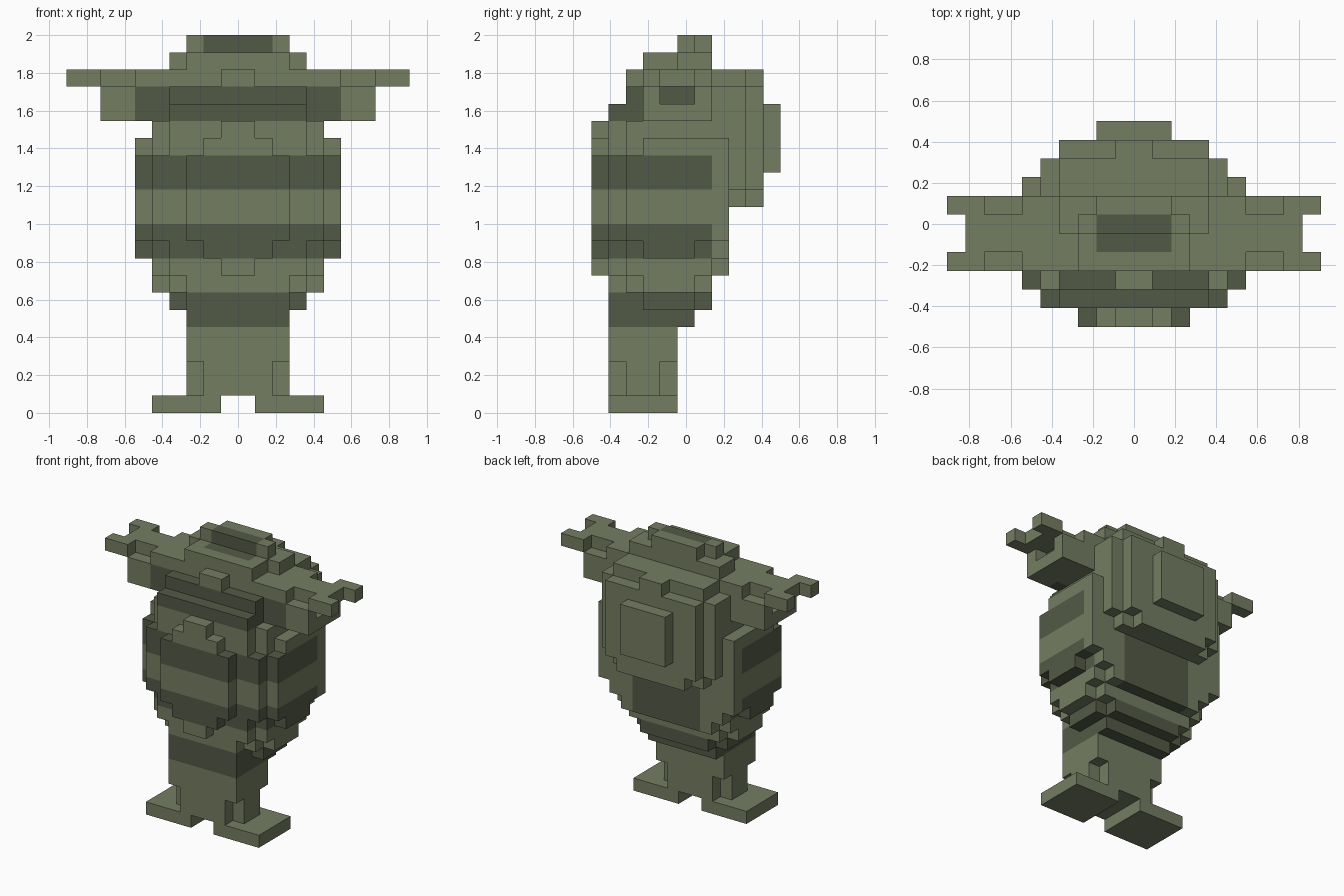
import bpy, bmesh
from mathutils import Vector

cube = bpy.data.objects.get("Cube")
if cube:
    bpy.data.objects.remove(cube, do_unlink=True)

UNIT = 1 / 11      # block size
DEPTH = 5.5        # half the depth in blocks


def make_material(name, rgb):
    mat = bpy.data.materials.new(name)
    mat.use_nodes = True
    mat.diffuse_color = (*rgb, 1)
    mat.node_tree.nodes["Principled BSDF"].inputs["Base Color"].default_value = (*rgb, 1)
    return mat


MATERIALS = [make_material("light olive", (0.175, 0.205, 0.122)),
             make_material("dark olive", (0.086, 0.102, 0.061))]

cells = {}   # block position -> part name


def fill(part, y0, y1, *slabs, inner=0):
    """Fill mirrored slabs (half width, bottom, top) between two depths."""
    for half, bottom, top in slabs:
        for x in range(inner, half):
            for y in range(y0, y1):
                for z in range(bottom, top):
                    cells.setdefault((x, y, z), part)
                    cells.setdefault((-x - 1, y, z), part)


# Feet and stepped leg column
fill("feet", 1, 5, (5, 0, 1), inner=1)
fill("legs", 1, 5, (2, 1, 3), (3, 3, 6))
fill("legs", 2, 4, (3, 1, 3))

# Rounded belly, slice by slice from front to back
fill("body", 0, 1, (3, 10, 15), (2, 9, 16), (1, 8, 17))
fill("body", 1, 2, (5, 10, 15), (4, 8, 18), (3, 6, 8))
fill("body", 2, 3, (6, 10, 15), (5, 8, 17), (4, 7, 19), (3, 6, 7), (1, 19, 20))
fill("body", 3, 6, (6, 9, 16), (5, 7, 17), (4, 6, 17), (3, 5, 6))
fill("body", 6, 7, (6, 10, 16), (5, 8, 17), (4, 7, 17), (3, 6, 7))
fill("body", 7, 8, (6, 10, 16), (5, 9, 17), (4, 8, 17))

# Outstretched arms with an open socket and forked tips
fill("arms", 3, 7, (7, 17, 19), (6, 19, 20), (8, 17, 18))
fill("arms", 4, 6, (9, 19, 20))
for side in (3, 6):
    fill("arms", side, side + 1, (8, 18, 19), inner=7)
    fill("arms", side, side + 1, (10, 19, 20), inner=8)

# Cap on the head
fill("cap", 3, 5, (3, 20, 21))
fill("cap", 5, 7, (4, 20, 21))
fill("cap", 5, 6, (3, 21, 22))
fill("cap", 6, 7, (2, 21, 22))

# Domed pack on the back
fill("back_pack", 7, 8, (5, 17, 19), (4, 17, 20))
fill("back_pack", 8, 9, (5, 13, 19), (4, 12, 20))
fill("back_pack", 9, 10, (4, 13, 19), (3, 12, 19), (1, 12, 20))
fill("back_pack", 10, 11, (2, 14, 18))

BANDS = ((5, 7), (9, 11), (13, 15), (17, 19))


def is_dark(cell, part):
    """Painted bands and patches, by position."""
    x, y, z = cell
    across = abs(x + 0.5)
    banded = any(low <= z < high for low, high in BANDS)
    if part == "body":
        if y >= 7:
            return across < 3 and z < 12
        return banded
    if part == "legs":
        return z >= 5
    if part == "arms":
        socket = across > 6 and y in (4, 5) and z == 18
        return socket or (y == 3 and across < 6 and z < 19)
    if part == "cap":
        return across < 2 and y in (4, 5) and (y == 4 or z == 21)
    return False


def build(part):
    """Skin the outside of one part's blocks and merge flat areas."""
    bm = bmesh.new()
    for cell in [c for c, owner in cells.items() if owner == part]:
        for axis in range(3):
            for sign in (-1, 1):
                step = [0, 0, 0]
                step[axis] = sign
                if tuple(a + b for a, b in zip(cell, step)) in cells:
                    continue
                normal = Vector(step)
                u = Vector([float(i == (axis + 1) % 3) for i in range(3)])
                v = normal.cross(u)
                centre = Vector(cell) + Vector((0.5, 0.5, 0.5)) + normal / 2
                centre.y -= DEPTH
                corners = (-u - v, u - v, u + v, v - u)
                face = bm.faces.new([bm.verts.new((centre + c / 2) * UNIT) for c in corners])
                face.material_index = int(is_dark(cell, part))
    bmesh.ops.remove_doubles(bm, verts=bm.verts, dist=UNIT / 100)
    bmesh.ops.dissolve_limit(bm, angle_limit=0.01, verts=bm.verts, edges=bm.edges,
                             delimit={"MATERIAL", "NORMAL"})
    mesh = bpy.data.meshes.new(part)
    bm.to_mesh(mesh)
    bm.free()
    for mat in MATERIALS:
        mesh.materials.append(mat)
    bpy.context.collection.objects.link(bpy.data.objects.new(part, mesh))


for name in ("feet", "legs", "body", "arms", "cap", "back_pack"):
    build(name)
